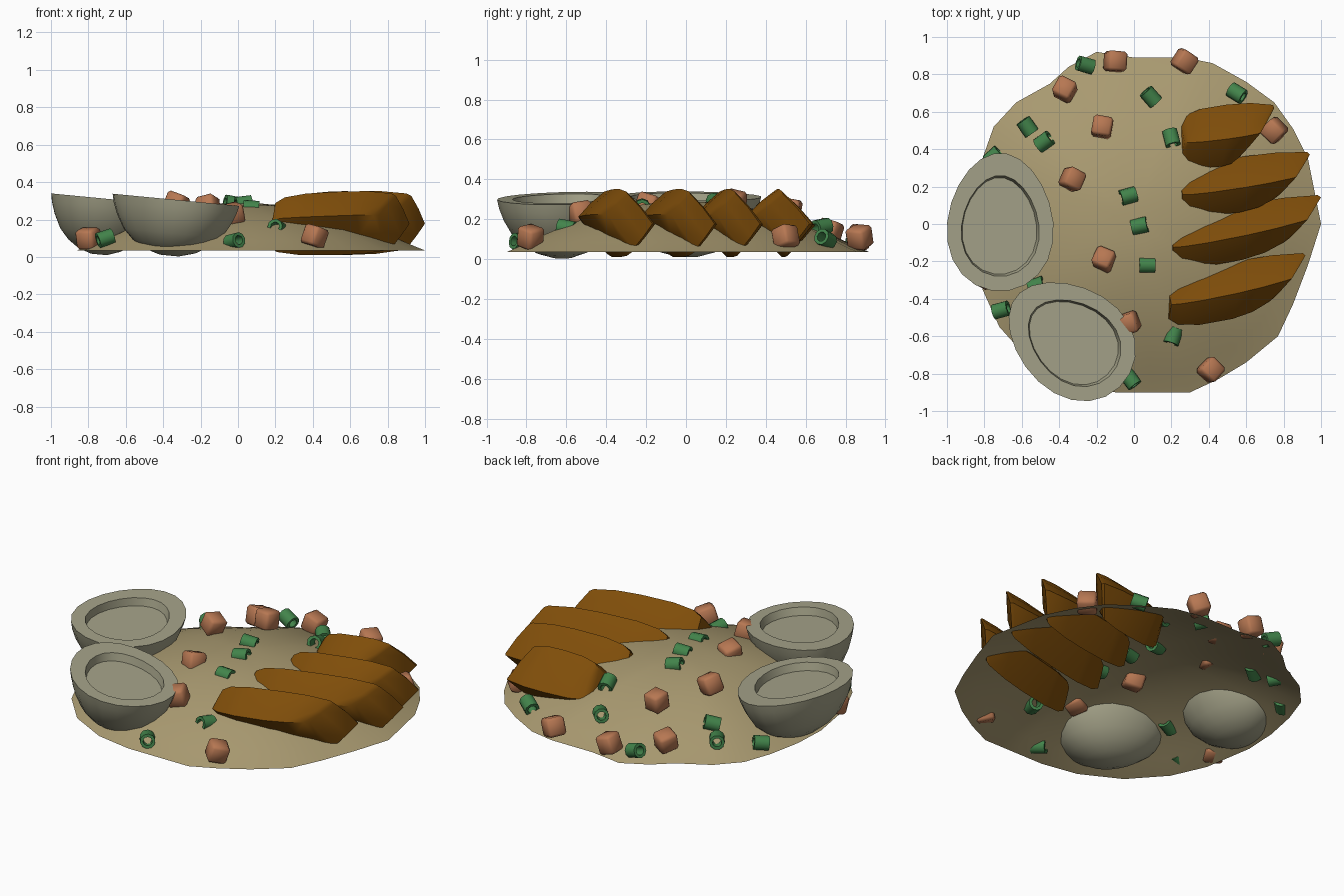
import bpy, bmesh, math, random
from mathutils import Matrix, Vector

if "Cube" in bpy.data.objects:
    bpy.data.objects.remove(bpy.data.objects["Cube"])

random.seed(4)


def material(name, rgb):
    m = bpy.data.materials.new(name)
    m.diffuse_color = (*rgb, 1)
    m.use_nodes = True
    m.node_tree.nodes["Principled BSDF"].inputs["Base Color"].default_value = m.diffuse_color
    return m


PORRIDGE = material("porridge_tan", (0.40, 0.325, 0.165))
BROWN = material("roast_brown", (0.215, 0.076, 0.003))
GREEN = material("onion_green", (0.055, 0.23, 0.07))
ORANGE = material("cube_orange", (0.47, 0.185, 0.085))
EGG = material("egg_grey", (0.375, 0.365, 0.25))


def finish(name, bm, mat, matrix=Matrix(), angle=35, normals=True):
    if normals:
        bmesh.ops.recalc_face_normals(bm, faces=bm.faces)
    me = bpy.data.meshes.new(name)
    bm.to_mesh(me)
    bm.free()
    me.materials.append(mat)
    ob = bpy.data.objects.new(name, me)
    ob.matrix_world = matrix
    bpy.context.collection.objects.link(ob)
    bpy.ops.object.select_all(action='DESELECT')
    ob.select_set(True)
    bpy.context.view_layer.objects.active = ob
    bpy.ops.object.shade_smooth_by_angle(angle=math.radians(angle))
    return ob


def loft(rings, cap_start=False, cap_end=False, closed=False):
    """Bridge rings of points into a skin."""
    bm = bmesh.new()
    vr = [[bm.verts.new(p) for p in r] for r in rings]
    n = len(vr[0])
    pairs = list(zip(vr, vr[1:])) + ([(vr[-1], vr[0])] if closed else [])
    for a, b in pairs:
        for i in range(n):
            j = (i + 1) % n
            bm.faces.new((a[i], a[j], b[j], b[i]))
    if cap_start:
        bm.faces.new(vr[0][::-1])
    if cap_end:
        bm.faces.new(vr[-1])
    return bm


# Porridge: thin domed sheet with an irregular rim
OUTLINE = [(1.0, 0.0), (0.96, 0.2), (0.93, 0.35), (0.85, 0.51), (0.75, 0.65), (0.6, 0.76),
           (0.42, 0.86), (0.27, 0.89), (0.0, 0.89), (-0.2, 0.92), (-0.35, 0.84), (-0.45, 0.75),
           (-0.63, 0.65), (-0.75, 0.52), (-0.81, 0.35), (-0.85, 0.15), (-0.86, -0.05),
           (-0.81, -0.35), (-0.72, -0.55), (-0.55, -0.74), (-0.32, -0.86), (-0.1, -0.9),
           (0.1, -0.9), (0.3, -0.9), (0.45, -0.83), (0.6, -0.74), (0.77, -0.6), (0.85, -0.43),
           (0.93, -0.22)]


def dome(t):
    return 0.035 + 0.255 * (1 - t * t) ** 1.1


bm = loft([[(x * t, y * t, dome(t)) for x, y in OUTLINE]
           for t in (1, 0.95, 0.88, 0.8, 0.7, 0.6, 0.48, 0.36, 0.24, 0.12)], cap_end=True)
finish("porridge", bm, PORRIDGE, angle=60, normals=False)


# Half eggs: bowl-shaped shell, flat rim and a recessed yolk hollow
def egg(name, x, y, z, turn):
    def ring(s, h, dy=0.0):
        pts = []
        for k in range(22):
            a = k * math.tau / 22
            w = 0.285 * (1 - 0.13 * math.sin(a))
            pts.append((w * math.cos(a) * s, 0.37 * math.sin(a) * s + dy, h))
        return pts
    shell = [(0.15, -0.30), (0.4, -0.275), (0.6, -0.235), (0.77, -0.18), (0.9, -0.105), (0.97, -0.045)]
    rings = [ring(s, h) for s, h in shell]
    rings += [ring(1, 0), ring(0.73, 0, -0.02), ring(0.70, -0.045, -0.02)]
    m = (Matrix.Translation((x, y, z)) @ Matrix.Rotation(math.radians(5.5), 4, 'Y')
         @ Matrix.Rotation(math.radians(turn), 4, 'Z'))
    finish(name, loft(rings, True, True), EGG, m, 40)


egg("egg_half_back", -0.715, 0.01, 0.312, 0)
egg("egg_half_front", -0.34, -0.615, 0.306, 53)

# Roast slices: leaning diamond bars, blunt on the left, cut at a slant on the right
DIAMOND = [(-0.16, 0.035), (-0.095, 0.105), (-0.02, 0.165), (0.07, 0.08),
           (0.155, -0.02), (0.09, -0.10), (0.02, -0.175), (-0.075, -0.075)]
STATIONS = [(-0.5, 0.55, 0.0), (-0.43, 0.8, 0.0), (-0.27, 0.95, 0.0), (0.0, 1.0, 0.1),
            (0.2, 0.98, 0.35), (0.38, 0.84, 0.7), (0.41, 0.72, 0.75)]


def slice_bar(name, x, y, length, rise, size):
    rings = []
    for u, s, slant in STATIONS:
        bend = rise * (u + 0.25 * u * u)
        rings.append([(u * length + 0.12 * pz + slant * py * s, bend + py * s * size,
                       pz * (0.3 + 0.7 * s) + 0.02 * u) for py, pz in DIAMOND])
    finish(name, loft(rings, True, True), BROWN, Matrix.Translation((x, y, 0.185)), 50)


slice_bar("roast_slice_1", 0.48, 0.475, 0.46, 0.06, 1.05)
slice_bar("roast_slice_2", 0.58, 0.215, 0.68, 0.11, 0.95)
slice_bar("roast_slice_3", 0.59, -0.04, 0.80, 0.17, 0.95)
slice_bar("roast_slice_4", 0.54, -0.35, 0.72, 0.16, 0.98)


def tumble(x, y, z, spin=math.pi):
    return (Matrix.Translation((x, y, z))
            @ Matrix.Rotation(random.uniform(-spin, spin), 4, 'Z')
            @ Matrix.Rotation(random.uniform(-0.4, 0.4), 4, 'X')
            @ Matrix.Rotation(random.uniform(-0.4, 0.4), 4, 'Y'))


# Softened cubes
CUBES = [(-0.10, 0.87, 0.11), (0.27, 0.87, 0.11), (-0.37, 0.72, 0.14), (-0.17, 0.52, 0.25),
         (-0.33, 0.24, 0.285), (-0.16, -0.19, 0.27), (-0.03, -0.53, 0.23),
         (0.41, -0.78, 0.11), (0.75, 0.50, 0.11), (-0.80, -0.28, 0.10)]
for i, p in enumerate(CUBES):
    bm = bmesh.new()
    bmesh.ops.create_cube(bm, size=0.106)
    bmesh.ops.bevel(bm, geom=bm.edges[:], offset=0.014, segments=1, affect='EDGES')
    finish(f"cube_{i + 1}", bm, ORANGE, tumble(*p), 60)

# Spring onion rings: short hollow tubes lying on their sides
ONIONS = [(-0.26, 0.85, 0.10), (0.09, 0.68, 0.16), (0.55, 0.70, 0.10), (-0.57, 0.52, 0.12),
          (-0.48, 0.44, 0.165), (0.20, 0.46, 0.23), (-0.03, 0.15, 0.285), (0.03, -0.01, 0.285),
          (0.07, -0.22, 0.26), (0.21, -0.60, 0.155), (-0.02, -0.83, 0.085),
          (-0.71, -0.46, 0.10), (-0.52, -0.33, 0.18), (-0.75, 0.36, 0.09)]
for i, p in enumerate(ONIONS):
    rings = [[(h, r * math.cos(k * math.tau / 10), r * math.sin(k * math.tau / 10))
              for k in range(10)]
             for r, h in ((0.042, -0.042), (0.042, 0.042), (0.025, 0.042), (0.025, -0.042))]
    finish(f"onion_ring_{i + 1}", loft(rings, closed=True), GREEN, tumble(*p), 50)
